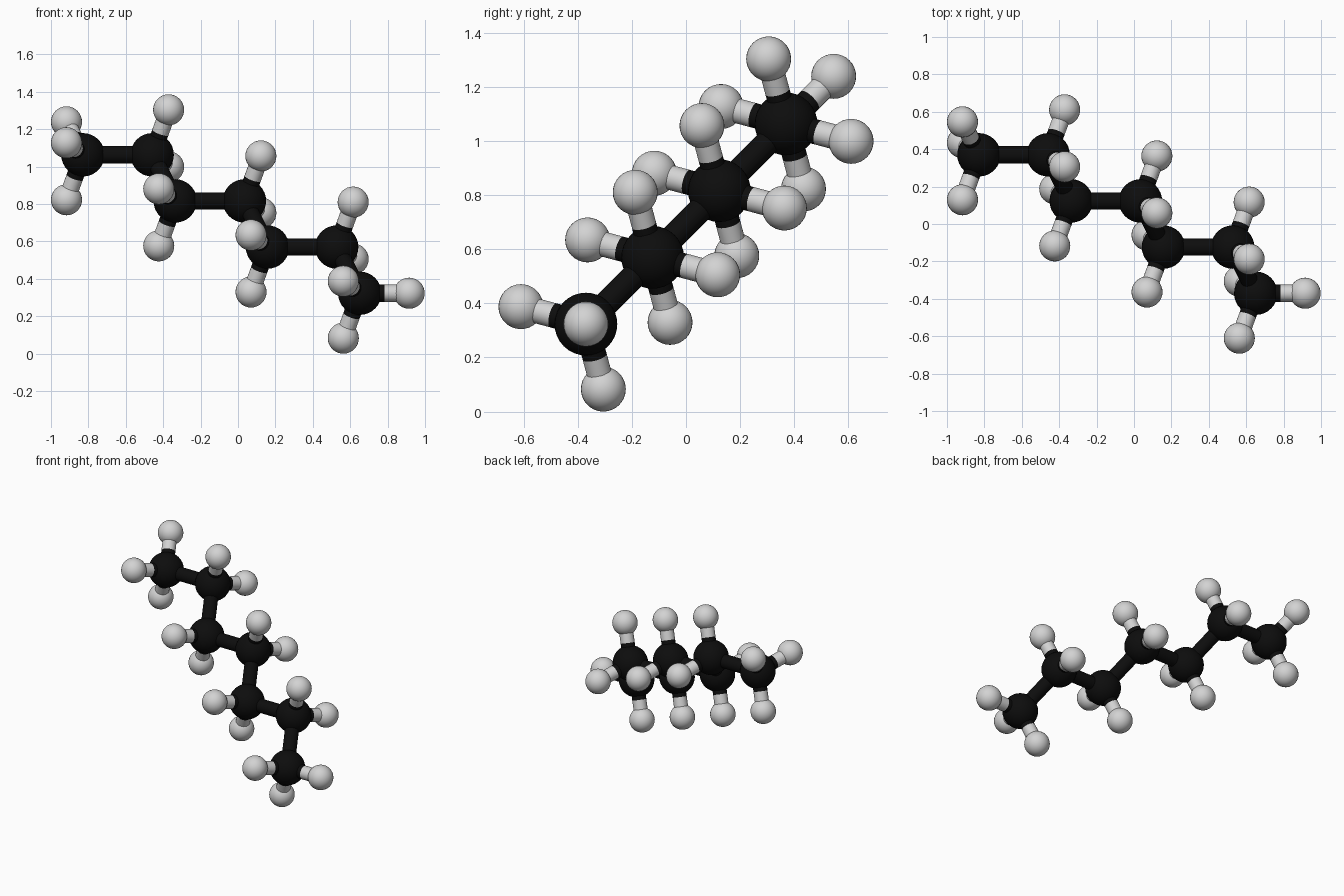
import bpy
import math
from mathutils import Vector

if "Cube" in bpy.data.objects:
    bpy.data.objects.remove(bpy.data.objects["Cube"])

CC, CH = 0.37, 0.264                     # bond lengths
R_C, R_H, R_BOND = 0.116, 0.083, 0.046   # radii


def material(name, v):
    m = bpy.data.materials.new(name)
    m.diffuse_color = (v, v, v, 1)
    m.use_nodes = True
    m.node_tree.nodes["Principled BSDF"].inputs["Base Color"].default_value = m.diffuse_color
    return m


BLACK = material("carbon black", 0.004)
GREY = material("hydrogen light grey", 0.65)


def finish(name, mat):
    ob = bpy.context.object
    ob.name = name
    ob.data.materials.append(mat)
    bpy.ops.object.shade_smooth_by_angle(angle=math.radians(40))
    return ob


def ball(name, pos, r, mat):
    bpy.ops.mesh.primitive_uv_sphere_add(segments=32, ring_count=16, radius=r, location=pos)
    finish(name, mat)


def rod(name, a, b, mat):
    d = b - a
    bpy.ops.mesh.primitive_cylinder_add(vertices=24, radius=R_BOND, depth=d.length,
                                        end_fill_type='NOTHING', location=(a + b) / 2)
    bpy.context.object.rotation_euler = d.to_track_quat('Z', 'Y').to_euler()
    finish(name, mat)


def hydrogen(name, c, direction):
    # half black, half grey bond with a hydrogen ball at its end
    h = c + direction * CH
    mid = c + direction * CH / 2
    rod(name + "_bond_inner", c, mid, BLACK)
    rod(name + "_bond_outer", mid, h, GREY)
    ball(name, h, R_H, GREY)


# zigzag carbon chain
flat = Vector((1, 0, 0))
down = Vector((1, -2, -2)) / 3
chain = [Vector((-0.829, 0.37, 0.37 + 0.6935))]
for i in range(6):
    chain.append(chain[-1] + (down if i % 2 else flat) * CC)

for i, c in enumerate(chain):
    tag = f"{i + 1}"
    ball("carbon_" + tag, c, R_C, BLACK)
    if i < 6:
        rod("carbon_bond_" + tag, c, chain[i + 1], BLACK)

    # directions along the chain; the ends continue it with a hydrogen
    back, ahead = (-flat, down) if i % 2 else (-down, flat)
    if i == 0:
        hydrogen("hydrogen_start", c, back)
    if i == 6:
        hydrogen("hydrogen_end", c, ahead)

    # pair of side hydrogens completing the tetrahedron
    out = -(back + ahead).normalized() / math.sqrt(3)
    side = back.cross(ahead).normalized() * math.sqrt(2 / 3)
    hydrogen(f"hydrogen_{tag}_left", c, out + side)
    hydrogen(f"hydrogen_{tag}_right", c, out - side)
